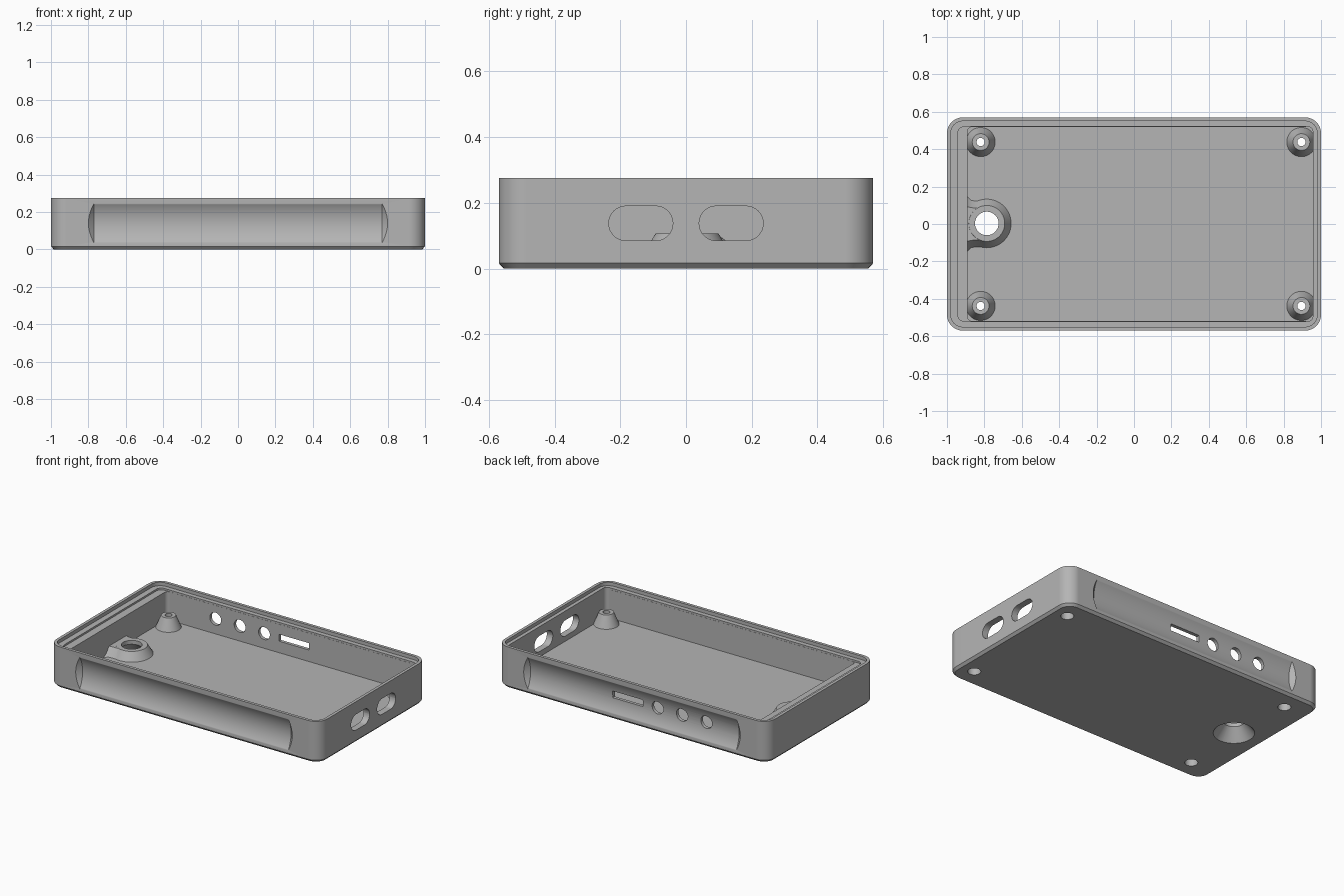
import bpy, bmesh, math
from mathutils import Vector

old = bpy.data.objects.get("Cube")
if old:
    bpy.data.objects.remove(old, do_unlink=True)

grey = bpy.data.materials.new("plain_grey")
grey.use_nodes = True
colour = (0.46, 0.46, 0.46, 1)
grey.diffuse_color = colour
grey.node_tree.nodes["Principled BSDF"].inputs["Base Color"].default_value = colour


def circle(cx, cy, r, z, n=48):
    return [Vector((cx + r * math.cos(2 * math.pi * i / n),
                    cy + r * math.sin(2 * math.pi * i / n), z)) for i in range(n)]


def rounded(x0, x1, y0, y1, r, z, n=8):
    """Rounded rectangle, counter-clockwise."""
    corners = [(x1 - r, y1 - r), (x0 + r, y1 - r), (x0 + r, y0 + r), (x1 - r, y0 + r)]
    pts = []
    for k, (cx, cy) in enumerate(corners):
        for i in range(n + 1):
            a = math.pi / 2 * (k + i / n)
            pts.append(Vector((cx + r * math.cos(a), cy + r * math.sin(a), z)))
    return pts


def loft(name, rings, axis="z"):
    """Closed solid through matching rings; its length runs along the axis."""
    turn = {"z": lambda p: p, "x": lambda p: p.zxy, "y": lambda p: p.yzx}[axis]
    bm = bmesh.new()
    loops = [[bm.verts.new(turn(p)) for p in ring] for ring in rings]
    for a, b in zip(loops, loops[1:]):
        for i in range(len(a)):
            j = (i + 1) % len(a)
            bm.faces.new((a[i], a[j], b[j], b[i]))
    bm.faces.new(loops[0][::-1])
    bm.faces.new(loops[-1])
    bmesh.ops.recalc_face_normals(bm, faces=bm.faces)
    mesh = bpy.data.meshes.new(name)
    bm.to_mesh(mesh)
    bm.free()
    mesh.materials.append(grey)
    ob = bpy.data.objects.new(name, mesh)
    bpy.context.collection.objects.link(ob)
    return ob


def combine(tool, operation="DIFFERENCE"):
    """Apply a tool solid to the case and discard it."""
    bpy.context.view_layer.objects.active = case
    mod = case.modifiers.new(tool.name, "BOOLEAN")
    mod.operation, mod.solver, mod.object = operation, "EXACT", tool
    bpy.ops.object.modifier_apply(modifier=mod.name)
    bpy.data.objects.remove(tool, do_unlink=True)


# Outer shell with chamfered bottom edge
W, D, H = 1.0, 0.57, 0.275
case = loft("case", [
    rounded(-W + .015, W - .015, -D + .015, D - .015, .07, 0),
    rounded(-W, W, -D, D, .085, .016),
    rounded(-W, W, -D, D, .085, H)])

# Lid seat, step and main cavity
combine(loft("lid_seat", [rounded(-.98, .98, -.55, .55, .065, z) for z in (.252, .4)]))
combine(loft("left_step", [rounded(-.942, .955, -.52, .52, .035, z) for z in (.24, .35)]))
combine(loft("cavity", [rounded(-.89, .956, -.519, .519, .025, z) for z in (.05, .33)]))

# Conical screw bosses, then their through holes and counterbores
spots = [(x, y) for x in (-.82, .895) for y in (-.438, .438)]
for x, y in spots:
    combine(loft("screw_boss", [circle(x, y, .078, .03), circle(x, y, .078, .05),
                                circle(x, y, .045, .13)]), "UNION")
for x, y in spots:
    combine(loft("screw_hole", [circle(x, y, .04, -.05, 32), circle(x, y, .04, .07, 32),
                                circle(x, y, .022, .071, 32), circle(x, y, .022, .2, 32)]))


# Strap mount: cone plus flared neck running to the left wall
def neck(points, z):
    return [Vector((x, y, z)) for x, y in points] + \
           [Vector((x, -y, z)) for x, y in reversed(points)]


foot = [(-.925, .18), (-.87, .125), (-.78, .12)]
head = [(-.925, .1), (-.87, .087), (-.78, .085)]
cx = -.787
combine(loft("mount_cone", [circle(cx, .003, .13, .03, 64), circle(cx, .003, .13, .05, 64),
                            circle(cx, .003, .096, .106, 64)]), "UNION")
combine(loft("mount_neck", [neck(foot, .032), neck(foot, .05), neck(head, .105)]), "UNION")
combine(loft("mount_countersink", [circle(cx, .003, .127, -.002, 64),
                                   circle(cx, .003, .063, .08, 64),
                                   circle(cx, .003, .063, .2, 64)]))

# Scooped grips on the front and back, with coned ends
R, sag, end = .199, .03, .77
for side in (-1, 1):
    cy = side * (D + R - sag)
    combine(loft("grip_scoop", [circle(cy, .14, r, x, 96) for r, x in (
        (.02, -end - R + .02), (R, -end), (R, end), (.02, end + R - .02))], "x"))

# Oblong ports in the right-hand wall
for y in (-.1375, .1375):
    combine(loft("oblong_port", [rounded(y - .0975, y + .0975, .085, .19, .052, x)
                                 for x in (.91, 1.1)], "x"))

# Round holes and slot in the back wall
for x in (-.53, -.35, -.17):
    combine(loft("round_port", [circle(.15, x, .042, y, 32) for y in (.45, .7)], "y"))
combine(loft("card_slot", [rounded(.127, .173, -.06, .163, .004, y, 2)
                           for y in (.45, .7)], "y"))

# Smooth curved areas, keep hard edges crisp
for ob in bpy.context.selected_objects:
    ob.select_set(False)
case.select_set(True)
bpy.context.view_layer.objects.active = case
bpy.ops.object.shade_smooth_by_angle(angle=math.radians(35))
weighted = case.modifiers.new("weighted_normals", "WEIGHTED_NORMAL")
weighted.keep_sharp = True
